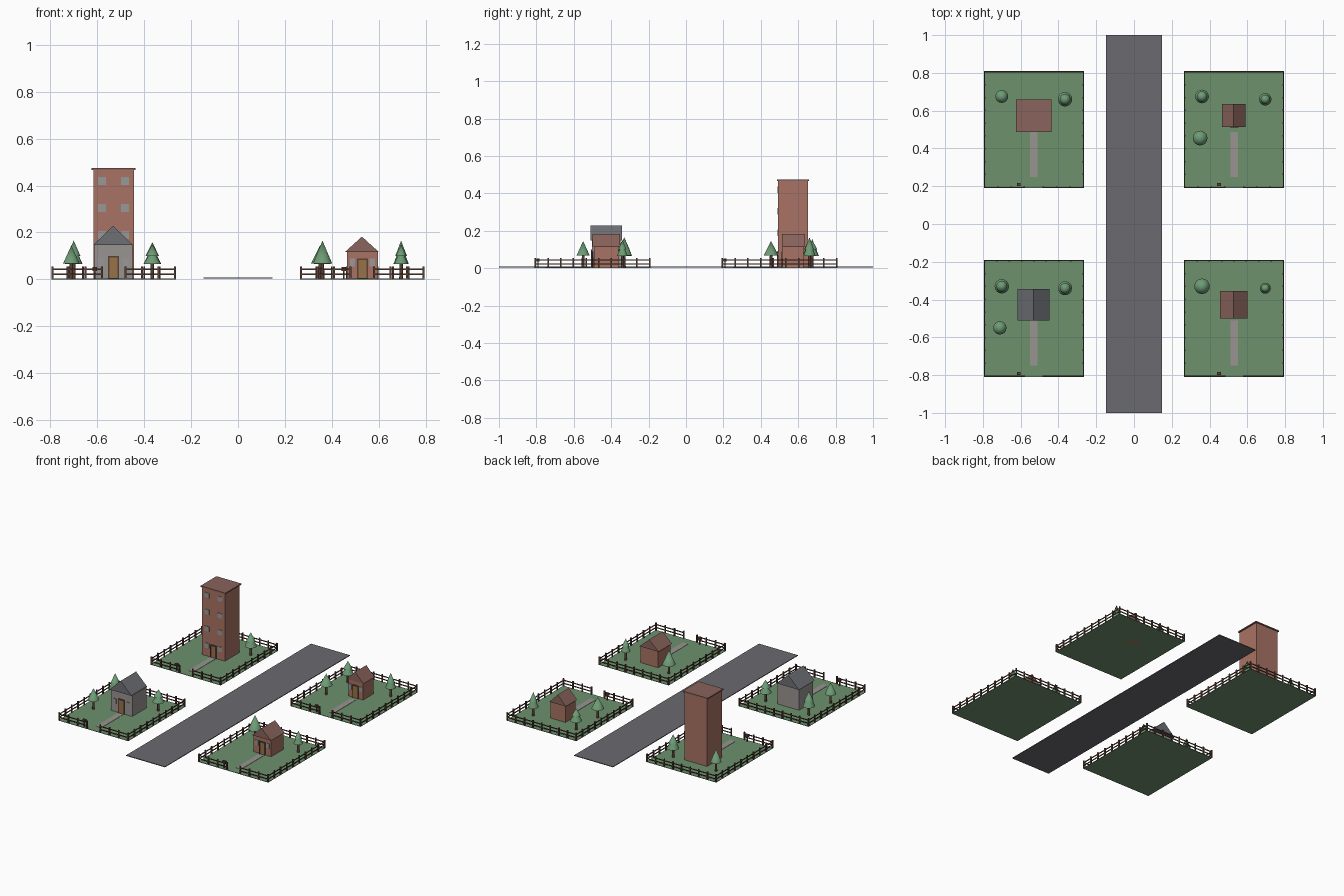
import bpy, bmesh
from mathutils import Matrix, Vector

cube = bpy.data.objects.get("Cube")
if cube:
    bpy.data.objects.remove(cube)


def material(name, rgb):
    lin = [c / 12.92 if c < 0.04 else ((c + 0.055) / 1.055) ** 2.4 for c in rgb]
    m = bpy.data.materials.new(name)
    m.use_nodes = True
    m.diffuse_color = (*lin, 1)
    m.node_tree.nodes["Principled BSDF"].inputs["Base Color"].default_value = (*lin, 1)
    return m


grass = material("grass", (0.43, 0.57, 0.43))
asphalt = material("asphalt", (0.42, 0.42, 0.44))
brick = material("brick", (0.66, 0.45, 0.39))
brown_tile = material("brown_tile", (0.54, 0.39, 0.36))
stone = material("stone", (0.60, 0.58, 0.57))
slate = material("slate", (0.43, 0.44, 0.46))
glass = material("glass", (0.60, 0.60, 0.60))
leaf = material("leaf", (0.43, 0.61, 0.46))
wood = material("dark_wood", (0.36, 0.25, 0.21))
door_wood = material("door_wood", (0.60, 0.45, 0.28))


def finish(bm, name, mat, smooth=False):
    mesh = bpy.data.meshes.new(name)
    bm.to_mesh(mesh)
    bm.free()
    mesh.materials.append(mat)
    ob = bpy.data.objects.new(name, mesh)
    bpy.context.collection.objects.link(ob)
    if smooth:
        bpy.ops.object.select_all(action='DESELECT')
        ob.select_set(True)
        bpy.context.view_layer.objects.active = ob
        bpy.ops.object.shade_smooth_by_angle()
    return ob


def box(bm, x0, x1, y0, y1, z0, z1):
    centre = Vector((x0 + x1, y0 + y1, z0 + z1)) / 2
    scale = Matrix.Diagonal((x1 - x0, y1 - y0, z1 - z0, 1))
    bmesh.ops.create_cube(bm, size=1, matrix=Matrix.Translation(centre) @ scale)


def box_part(name, mat, *bounds):
    bm = bmesh.new()
    box(bm, *bounds)
    return finish(bm, name, mat)


def cone(bm, x, y, z0, z1, r0, r1):
    bmesh.ops.create_cone(bm, cap_ends=True, segments=16, radius1=r0, radius2=r1, depth=z1 - z0,
                          matrix=Matrix.Translation((x, y, (z0 + z1) / 2)))


def fence(name, cx, cy, hx, hy):
    bm = bmesh.new()

    def run(a, b, count):
        # rails and evenly spaced posts along one straight stretch
        a, b = Vector(a), Vector(b)
        for z in (0.022, 0.043):
            box(bm, min(a.x, b.x) - 0.002, max(a.x, b.x) + 0.002,
                min(a.y, b.y) - 0.002, max(a.y, b.y) + 0.002, z - 0.003, z + 0.003)
        for i in range(count + 1):
            p = a.lerp(b, i / count)
            box(bm, p.x - 0.004, p.x + 0.004, p.y - 0.004, p.y + 0.004, 0, 0.055)

    x0, x1, y0, y1 = cx - hx, cx + hx, cy - hy, cy + hy
    run((x0, y0), (x0, y1), 9)
    run((x1, y0), (x1, y1), 9)
    run((x0, y1), (x1, y1), 8)
    run((x0, y0), (cx - 0.05, y0), 3)
    run((cx + 0.05, y0), (x1, y0), 3)
    finish(bm, name, wood)


def mailbox(name, x, y):
    bm = bmesh.new()
    box(bm, x - 0.003, x + 0.003, y - 0.003, y + 0.003, 0, 0.04)
    box(bm, x - 0.01, x + 0.01, y - 0.008, y + 0.008, 0.036, 0.052)
    finish(bm, name, wood)


def tree(name, x, y, r, top, layered):
    bm = bmesh.new()
    cone(bm, x, y, 0, 0.085, 0.008, 0.007)
    finish(bm, name + "_trunk", wood, True)
    bm = bmesh.new()
    if layered:
        cone(bm, x, y, 0.065, top - 0.025, r, 0.004)
        cone(bm, x, y, 0.1, top, r * 0.75, 0)
    else:
        cone(bm, x, y, 0.068, top, r, 0)
    finish(bm, name + "_crown", leaf, True)


def gable_roof(name, mat, x, y, hx, hy, z0, z1):
    bm = bmesh.new()
    front = [bm.verts.new((x + dx, y - hy, z)) for dx, z in ((-hx, z0), (hx, z0), (0, z1))]
    face = bm.faces.new(front)
    new = bmesh.ops.extrude_face_region(bm, geom=[face])["geom"]
    verts = [v for v in new if isinstance(v, bmesh.types.BMVert)]
    bmesh.ops.translate(bm, verts=verts, vec=(0, 2 * hy, 0))
    bmesh.ops.recalc_face_normals(bm, faces=bm.faces)
    finish(bm, name, mat)


def house(name, wall, x, y, hx, hy, height, door_top, window_x, window_half, window_z):
    box_part(name + "_walls", wall, x - hx, x + hx, y - hy, y + hy, 0, height)
    f = y - hy
    # door panel inside a dark frame
    box_part(name + "_door", door_wood, x - 0.017, x + 0.017, f - 0.004, f + 0.002, 0, door_top - 0.007)
    bm = bmesh.new()
    for s in (-1, 1):
        edges = sorted((x + s * 0.017, x + s * 0.023))
        box(bm, *edges, f - 0.006, f + 0.002, 0, door_top)
    box(bm, x - 0.023, x + 0.023, f - 0.006, f + 0.002, door_top - 0.007, door_top)
    finish(bm, name + "_door_frame", wood)
    bm = bmesh.new()
    for z in window_z:
        for s in (-1, 1):
            wx = x + s * window_x
            box(bm, wx - window_half, wx + window_half, f - 0.003, f + 0.002, z - 0.017, z + 0.017)
    finish(bm, name + "_windows", glass)


# Road
box_part("road", asphalt, -0.147, 0.147, -1, 1, 0.004, 0.009)

# Plots with lawn, path, fence and mailbox
for sx, side in ((-1, "right"), (1, "left")):
    for sy, end in ((-1, "front"), (1, "back")):
        cx, cy = sx * 0.53, sy * 0.5
        tag = end + "_" + side
        box_part(tag + "_lawn", grass, cx - 0.265, cx + 0.265, cy - 0.309, cy + 0.309, 0, 0.003)
        box_part(tag + "_path", stone, cx - 0.02, cx + 0.02, cy - 0.25, cy - 0.012, 0.001, 0.005)
        fence(tag + "_fence", cx, cy, 0.261, 0.305)
        mailbox(tag + "_mailbox", cx - 0.08, cy - 0.292)

# Tower house
house("tower", brick, -0.53, 0.572, 0.086, 0.08, 0.466, 0.09, 0.049, 0.017,
      [0.075 + 0.115 * i for i in range(4)])
box_part("tower_roof", brown_tile, -0.624, -0.436, 0.486, 0.658, 0.466, 0.474)

# Stone house
house("stone_house", stone, -0.53, -0.427, 0.081, 0.076, 0.15, 0.1, 0.054, 0.014, [0.075])
gable_roof("stone_house_roof", slate, -0.532, -0.427, 0.084, 0.084, 0.147, 0.228)

# Brick cottages
house("front_cottage", brick, 0.53, -0.427, 0.066, 0.066, 0.12, 0.09, 0.042, 0.011, [0.072])
gable_roof("front_cottage_roof", brown_tile, 0.528, -0.427, 0.072, 0.073, 0.117, 0.182)
house("back_cottage", brick, 0.53, 0.572, 0.056, 0.055, 0.12, 0.09, 0.038, 0.01, [0.072])
gable_roof("back_cottage_roof", brown_tile, 0.528, 0.574, 0.062, 0.061, 0.117, 0.182)

# Trees: x, y, radius, top, layered
trees = [
    (-0.70, 0.675, 0.034, 0.155, False), (-0.365, 0.66, 0.038, 0.158, True),
    (0.36, 0.675, 0.036, 0.15, True), (0.695, 0.66, 0.033, 0.165, True),
    (0.35, 0.455, 0.039, 0.145, False), (-0.70, -0.33, 0.038, 0.165, True),
    (-0.365, -0.34, 0.037, 0.15, True), (-0.71, -0.55, 0.035, 0.145, False),
    (0.36, -0.33, 0.041, 0.165, False), (0.695, -0.34, 0.029, 0.15, True),
]
for i, t in enumerate(trees):
    tree("tree_%d" % (i + 1), *t)
